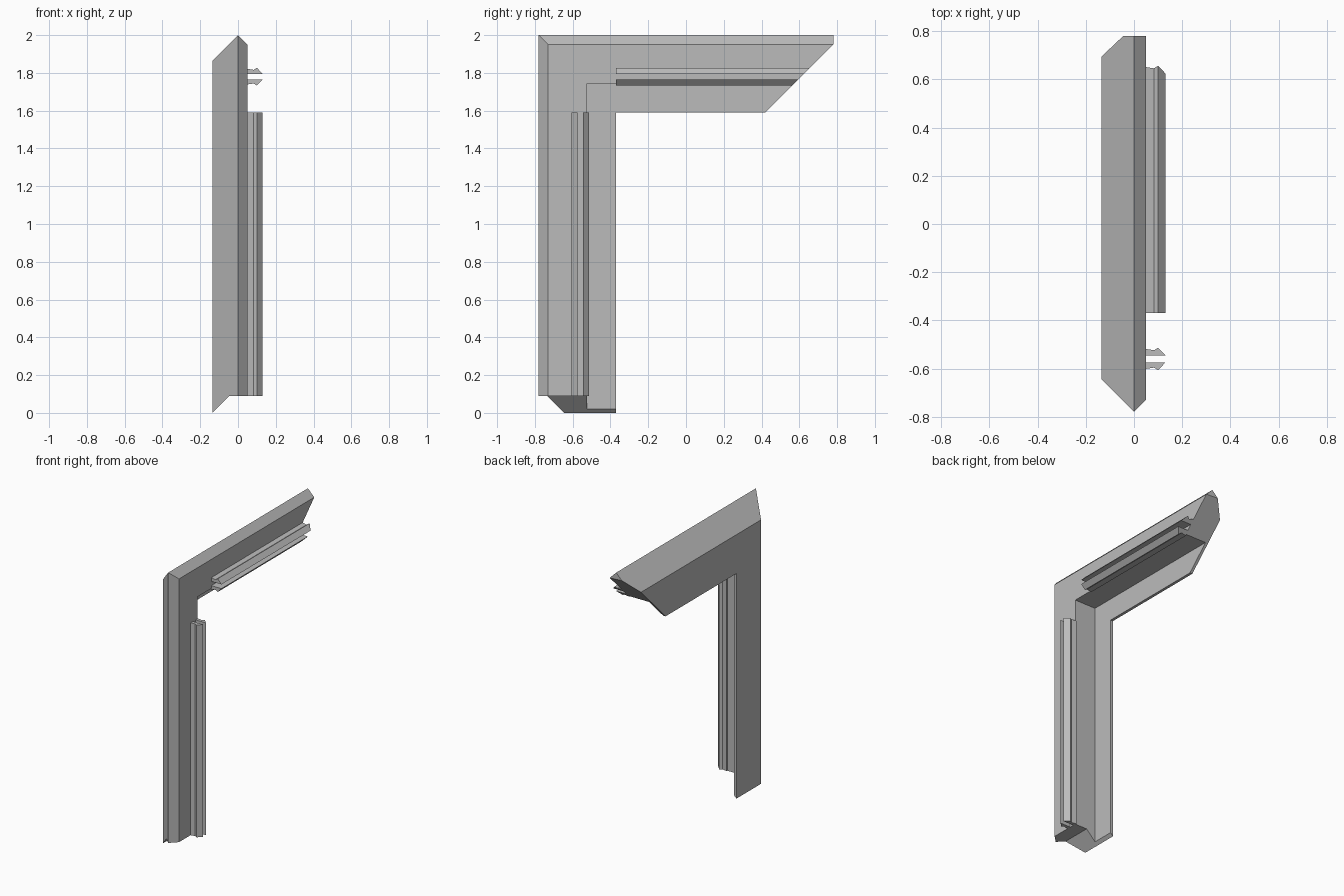
import bpy

cube = bpy.data.objects.get("Cube")
if cube:
    bpy.data.objects.remove(cube, do_unlink=True)

# Single plain grey
grey = bpy.data.materials.new("plain grey")
grey.use_nodes = True
colour = (0.5, 0.5, 0.5, 1)
grey.diffuse_color = colour
grey.node_tree.nodes["Principled BSDF"].inputs["Base Color"].default_value = colour

FRONT, TOP = -0.78, 2.0      # outer faces of the post and the beam
INNER = 0.41                 # total width of the frame
BACK = -0.135                # flat rear face


# Profiles hold (x, depth from the outer edge)
def post_foot(x, d):
    return (x, FRONT + d, min(0.09, x - BACK))


def post_head(x, d):
    return (x, FRONT + d, TOP - INNER)


def corner(x, d):
    return (x, FRONT + d, TOP - d)


def beam_start(x, d):
    return (x, FRONT + INNER, TOP - d)


def beam_end(x, d):
    return (x, -FRONT - max(0, d - 0.05), TOP - d)


def sweep(name, profile, stations, start_caps=None, end_caps=None):
    """Skin a profile through a list of station functions and cap the ends."""
    n = len(profile)
    verts = [place(x, d) for place in stations for x, d in profile]
    faces = []
    for s in range(len(stations) - 1):
        for i in range(n):
            j = (i + 1) % n
            faces.append((s * n + i, s * n + j, s * n + n + j, s * n + n + i))
    whole = [list(range(n))]
    last = (len(stations) - 1) * n
    faces += [cap[::-1] for cap in start_caps or whole]
    faces += [[last + i for i in cap] for cap in end_caps or whole]
    mesh = bpy.data.meshes.new(name)
    mesh.from_pydata(verts, [], faces)
    mesh.materials.append(grey)
    obj = bpy.data.objects.new(name, mesh)
    bpy.context.collection.objects.link(obj)
    # Consistent outward normals
    import bmesh
    bm = bmesh.new()
    bm.from_mesh(mesh)
    bmesh.ops.recalc_face_normals(bm, faces=bm.faces)
    bm.to_mesh(mesh)
    bm.free()
    return obj


# Mitred frame: bevelled outer edge, thick rim and thin rebated lip
frame_profile = [
    (0, 0), (0.05, 0.05), (0.05, 0.255), (-0.045, 0.255), (-0.115, 0.255),
    (-0.115, INNER), (BACK, INNER), (BACK, 0.135), (-0.045, 0.045),
]
sweep("corner_frame", frame_profile, [post_foot, corner, beam_end],
      start_caps=[[0, 1, 2, 3, 8], [3, 4, 5, 6, 7, 8]],
      end_caps=[[0, 1, 8], [1, 2, 3, 4, 5, 6, 7, 8]])

# Barbed clip strips, mirrored about the centre of the clip
CENTRE = 0.22
barb = [(0.045, 0.015), (0.13, 0.015), (0.1, 0.047), (0.083, 0.036), (0.045, 0.042)]
for side, label in ((-1, "outer"), (1, "inner")):
    strip = [(x, CENTRE + side * offset) for x, offset in barb]
    sweep("post_clip_" + label, strip, [post_foot, post_head])
    sweep("beam_clip_" + label, strip, [beam_start, beam_end])
